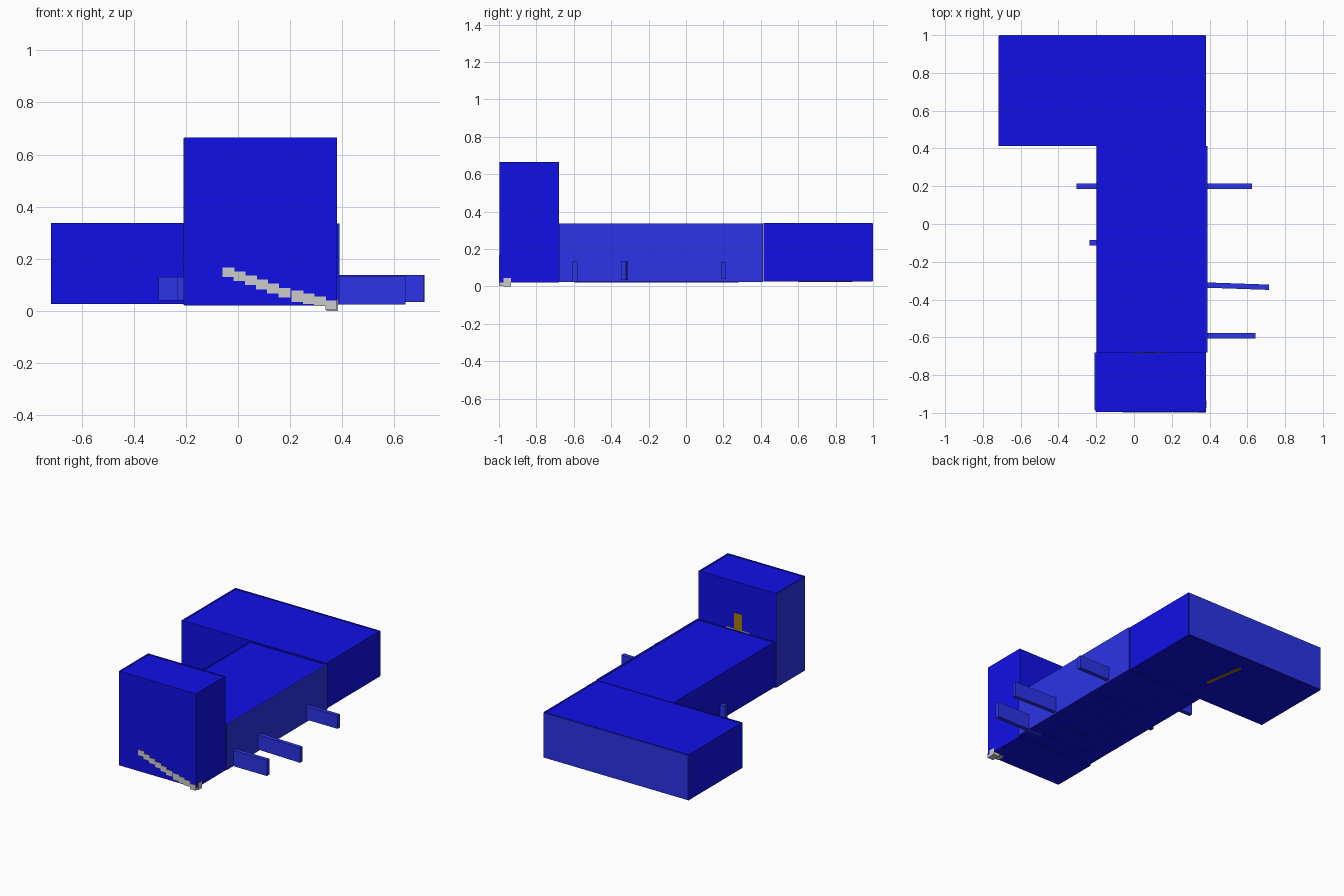
import bpy, bmesh, math
from mathutils import Matrix

if "Cube" in bpy.data.objects:
    bpy.data.objects.remove(bpy.data.objects["Cube"])


def material(name, rgb):
    m = bpy.data.materials.new(name)
    m.diffuse_color = (*rgb, 1)
    m.use_nodes = True
    m.node_tree.nodes["Principled BSDF"].inputs["Base Color"].default_value = m.diffuse_color
    return m


BLUE = material("deep blue", (0.005, 0.005, 0.80))
PALE = material("soft blue", (0.024, 0.034, 0.80))
GREY = material("stone grey", (0.60, 0.60, 0.60))
GOLD = material("door gold", (0.40, 0.20, 0.003))


def box(name, x, y, z, mat, turn=0):
    """Box from three (low, high) ranges, optionally turned about its centre."""
    size = [b - a for a, b in (x, y, z)]
    mid = [(a + b) / 2 for a, b in (x, y, z)]
    bm = bmesh.new()
    bmesh.ops.create_cube(bm, size=1, matrix=Matrix.Diagonal((*size, 1)))
    me = bpy.data.meshes.new(name)
    bm.to_mesh(me)
    bm.free()
    me.materials.append(mat)
    ob = bpy.data.objects.new(name, me)
    ob.location = mid
    ob.rotation_euler.z = math.radians(turn)
    bpy.context.collection.objects.link(ob)
    return ob


def room(name, x, y, z):
    """Hollow room of thin slabs; the walls stand slightly proud of the roof."""
    t, lip = 0.01, 0.003
    (x0, x1), (y0, y1), (z0, z1) = x, y, z
    inner = (z0 + t, z1)
    sides = {
        "floor": (x, y, (z0, z0 + t)),
        "roof": ((x0 + t, x1 - t), (y0 + t, y1 - t), (z1 - t, z1 - lip)),
        "left": ((x0, x0 + t), y, inner),
        "right": ((x1 - t, x1), y, inner),
        "front": ((x0 + t, x1 - t), (y0, y0 + t), inner),
        "back": ((x0 + t, x1 - t), (y1 - t, y1), inner),
    }
    for side, dims in sides.items():
        box(f"{name}_{side}", *dims, BLUE)


# The three rooms
room("stair_tower", (-0.205, 0.38), (-0.996, -0.68), (0.02, 0.666))
room("maze_hall", (-0.198, 0.385), (-0.68, 0.412), (0.024, 0.335))
room("end_room", (-0.717, 0.381), (0.414, 0.996), (0.026, 0.338))

# Softer blue outer walls
box("tower_left_wall", (-0.209, -0.205), (-0.985, -0.68), (0.022, 0.663), PALE)
box("hall_right_wall", (0.385, 0.389), (-0.68, 0.412), (0.024, 0.336), PALE)
box("end_room_back_wall", (-0.715, 0.379), (0.996, 1.0), (0.028, 0.335), PALE)

# Maze walls across the hall, some running out through the sides
cross_walls = [
    (-0.305, -0.05, 0.20, 0.04, 0.13, 0),
    (0.12, 0.625, 0.20, 0.04, 0.13, 0),
    (-0.235, 0.20, -0.10, 0.04, 0.13, 0),
    (-0.02, 0.715, -0.322, 0.035, 0.137, -2),
    (0.25, 0.643, -0.592, 0.024, 0.132, 0),
]
for i, (x0, x1, y, z0, z1, turn) in enumerate(cross_walls):
    box(f"maze_cross_wall_{i}", (x0, x1), (y - 0.014, y + 0.014), (z0, z1), PALE, turn)

# Maze walls inside the hall, their feet showing under the floor
inner_walls = [
    ((0.24, 0.27), (-0.595, -0.40)), ((-0.11, -0.08), (-0.595, -0.20)),
    ((0.00, 0.03), (-0.48, -0.02)), ((0.13, 0.16), (-0.20, 0.20)),
    ((-0.02, 0.01), (0.06, 0.28)), ((0.27, 0.30), (-0.25, 0.06)),
    ((0.03, 0.24), (-0.43, -0.40)), ((0.01, 0.27), (0.04, 0.07)),
    ((-0.08, 0.24), (-0.595, -0.565)),
]
for i, (x, y) in enumerate(inner_walls):
    box(f"maze_inner_wall_{i}", x, y, (0.02, 0.13), BLUE)

# Stairs climbing along the tower front
for i in range(6):
    x, z = -0.06 + 0.043 * i, 0.13 - 0.0157 * i
    box(f"upper_step_{i}", (x, x + 0.046), (-0.999, -0.94), (z, z + 0.037), GREY)
for i in range(3):
    x, z = 0.206 + 0.043 * i, 0.034 - 0.008 * i
    box(f"lower_step_{i}", (x, x + 0.045), (-0.999, -0.94), (z, z + 0.044 - 0.003 * i), GREY)
box("bottom_step", (0.335, 0.379), (-1.0, -0.935), (0.003, 0.04), GREY)
box("bottom_step_end", (0.34, 0.383), (-0.975, -0.935), (0.0, 0.045), GREY)

# Door from the tower on to the hall roof, with its sill
box("roof_door", (0.05, 0.11), (-0.69, -0.678), (0.336, 0.452), GOLD)
box("door_sill", (-0.005, 0.17), (-0.70, -0.678), (0.332, 0.343), GREY)

# Long low bench whose foot shows under the end room
box("end_room_bench", (-0.135, -0.115), (0.60, 0.89), (0.023, 0.10), GOLD, 9)
